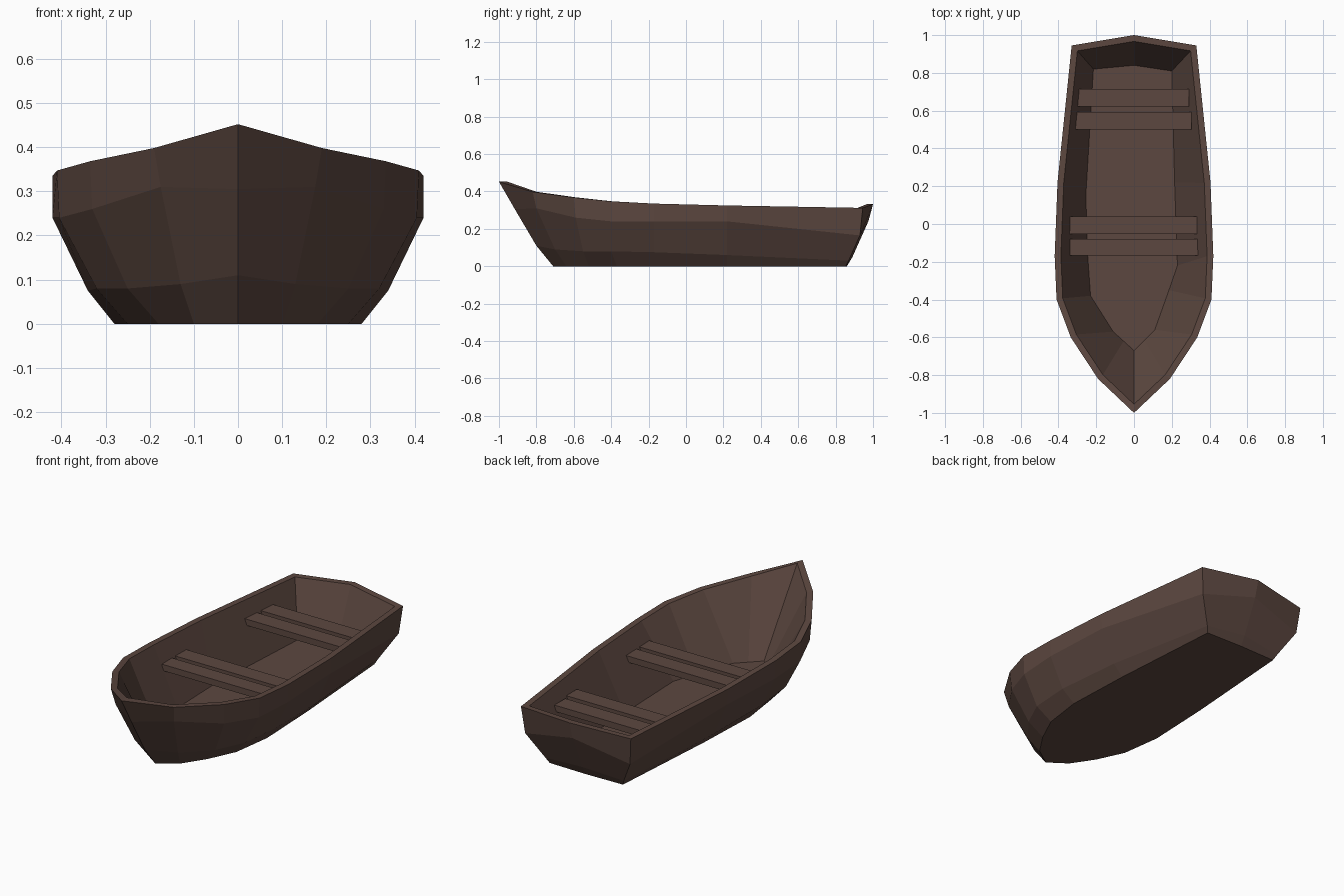
import bpy, bmesh
from mathutils import Vector

if "Cube" in bpy.data.objects:
    bpy.data.objects.remove(bpy.data.objects["Cube"])

wood = bpy.data.materials.new("dark brown wood")
wood.diffuse_color = (0.108, 0.064, 0.051, 1)
wood.use_nodes = True
wood.node_tree.nodes["Principled BSDF"].inputs["Base Color"].default_value = wood.diffuse_color

# Starboard half outlines, running from the bow centre to the stern centre
BOTTOM = [(0, -.71, 0), (.10, -.64, 0), (.18, -.52, 0), (.25, -.37, 0),
          (.28, -.15, 0), (.265, .22, 0), (.22, .855, 0), (0, .86, 0)]
LOW = [(0, -.80, .11), (.13, -.70, .09), (.25, -.55, .08), (.32, -.40, .08),
       (.34, -.17, .075), (.32, .22, .06), (.235, .87, .03), (0, .89, .05)]
MID = [(0, -.915, .305), (.175, -.80, .31), (.33, -.59, .26), (.405, -.40, .24),
       (.42, -.17, .24), (.40, .22, .24), (.315, .93, .165), (0, .975, .24)]
RIM = [(0, -1, .452), (.19, -.82, .398), (.335, -.60, .368), (.41, -.40, .347),
       (.42, -.17, .335), (.405, .22, .325), (.33, .945, .312), (0, 1, .332)]
# Inside floor, starboard then port (slightly uneven, hand-hewn)
FLOOR_Z = .03
FLOOR = [(0, -.67), (.055, -.615), (.11, -.56), (.185, -.35), (.23, -.22),
         (.215, .22), (.20, .81), (0, .84), (-.215, .82), (-.255, .15),
         (-.245, -.17), (-.23, -.38), (-.11, -.57), (-.055, -.62)]


def full_loop(half):
    """Mirror a half outline into a closed ring."""
    return [Vector(p) for p in half] + [Vector((-x, y, z)) for x, y, z in half[-2:0:-1]]


def inset(ring, d):
    """Move a ring inwards in plan by d, with mitred corners."""
    out = []
    for i, p in enumerate(ring):
        a = (p - ring[i - 1]).to_2d().normalized()
        b = (ring[(i + 1) % len(ring)] - p).to_2d().normalized()
        na, nb = Vector((-a.y, a.x)), Vector((-b.y, b.x))
        m = (na + nb) * (d / (1 + na.dot(nb)))
        out.append(Vector((p.x + m.x, p.y + m.y, p.z)))
    return out


def finish(name, bm):
    bmesh.ops.recalc_face_normals(bm, faces=bm.faces[:])
    mesh = bpy.data.meshes.new(name)
    bm.to_mesh(mesh)
    bm.free()
    mesh.materials.append(wood)
    obj = bpy.data.objects.new(name, mesh)
    bpy.context.collection.objects.link(obj)


# Hull: outer skin, rim and inner skin lofted through rings
bottom, low, mid, rim = map(full_loop, (BOTTOM, LOW, MID, RIM))
floor = [Vector((x, y, FLOOR_Z)) for x, y in FLOOR]
rings = [bottom, low, mid, rim, inset(rim, .033), floor]
bm = bmesh.new()
loft = [[bm.verts.new(p) for p in ring] for ring in rings]
n = len(bottom)
for lower, upper in zip(loft, loft[1:]):
    for i in range(n):
        j = (i + 1) % n
        bm.faces.new((lower[i], lower[j], upper[j], upper[i]))
bm.faces.new(loft[0])
bm.faces.new(loft[-1])
finish("hull", bm)

# Seats: two pairs of planks (left x, right x, front y, back y)
planks = [(-.34, .34, -.168, -.08), (-.35, .335, -.052, .04),
          (-.315, .305, .50, .592), (-.30, .29, .622, .715)]
for k, (x0, x1, y0, y1) in enumerate(planks):
    bm = bmesh.new()
    bmesh.ops.create_cube(bm, size=1)
    for v in bm.verts:
        v.co = ((x0 + x1) / 2 + v.co.x * (x1 - x0),
                (y0 + y1) / 2 + v.co.y * (y1 - y0),
                .225 + v.co.z * .034)
    finish(f"seat_plank_{k + 1}", bm)
